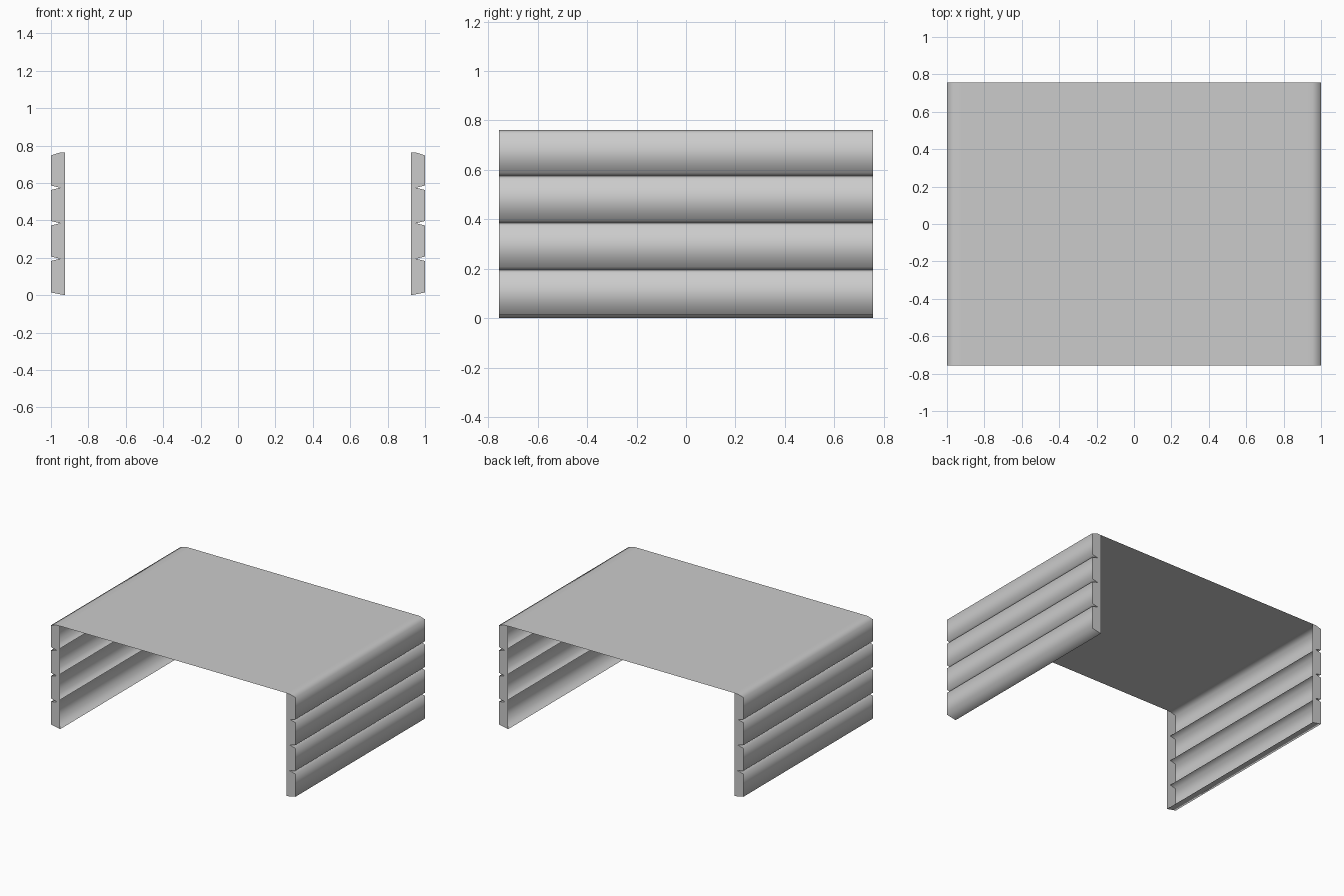
import bpy
import bmesh
import math

cube = bpy.data.objects.get("Cube")
if cube:
    bpy.data.objects.remove(cube)

HALF_DEPTH = 0.757
OUTER, INNER, TIP = 1.0, 0.925, 0.952
TOP = 0.762
GROOVES = (0.195, 0.385, 0.575)
LIP = 0.012

grey = bpy.data.materials.new("light_grey")
grey.use_nodes = True
colour = (0.6, 0.6, 0.6, 1)
grey.diffuse_color = colour
grey.node_tree.nodes["Principled BSDF"].inputs["Base Color"].default_value = colour


def make_object(name, bm):
    mesh = bpy.data.meshes.new(name)
    bm.to_mesh(mesh)
    bm.free()
    mesh.materials.append(grey)
    obj = bpy.data.objects.new(name, mesh)
    bpy.context.collection.objects.link(obj)
    return obj


# Grooved wall profile, bottom inner edge to top inner edge
wall = [(INNER, 0.0), (OUTER, 0.015)]
for z in GROOVES:
    wall += [(OUTER, z - LIP), (TIP, z), (OUTER, z + LIP)]
wall += [(OUTER, TOP - 0.014), (0.955, TOP), (INNER, TOP)]

# Thin shell: both walls and the flat top in one sweep
shell_profile = wall + [(-x, z) for x, z in reversed(wall)]
bm = bmesh.new()
front = [bm.verts.new((x, -HALF_DEPTH, z)) for x, z in shell_profile]
back = [bm.verts.new((x, HALF_DEPTH, z)) for x, z in shell_profile]
for i in range(len(front) - 1):
    bm.faces.new((front[i], back[i], back[i + 1], front[i + 1]))
bm.normal_update()
if max(bm.faces, key=lambda f: f.calc_area()).normal.z < 0:
    bmesh.ops.reverse_faces(bm, faces=bm.faces[:])
shell = make_object("grooved_shell", bm)
bpy.ops.object.select_all(action='DESELECT')
shell.select_set(True)
bpy.context.view_layer.objects.active = shell
bpy.ops.object.shade_smooth_by_angle(angle=math.radians(100))

# Flat caps closing the wall ends
for side, side_name in ((1, "left"), (-1, "right")):
    for end, end_name in ((-1, "front"), (1, "back")):
        bm = bmesh.new()
        face = bm.faces.new([bm.verts.new((side * x, end * HALF_DEPTH, z)) for x, z in wall])
        face.normal_update()
        if face.normal.y * end < 0:
            face.normal_flip()
        make_object(f"{end_name}_{side_name}_end_cap", bm)
